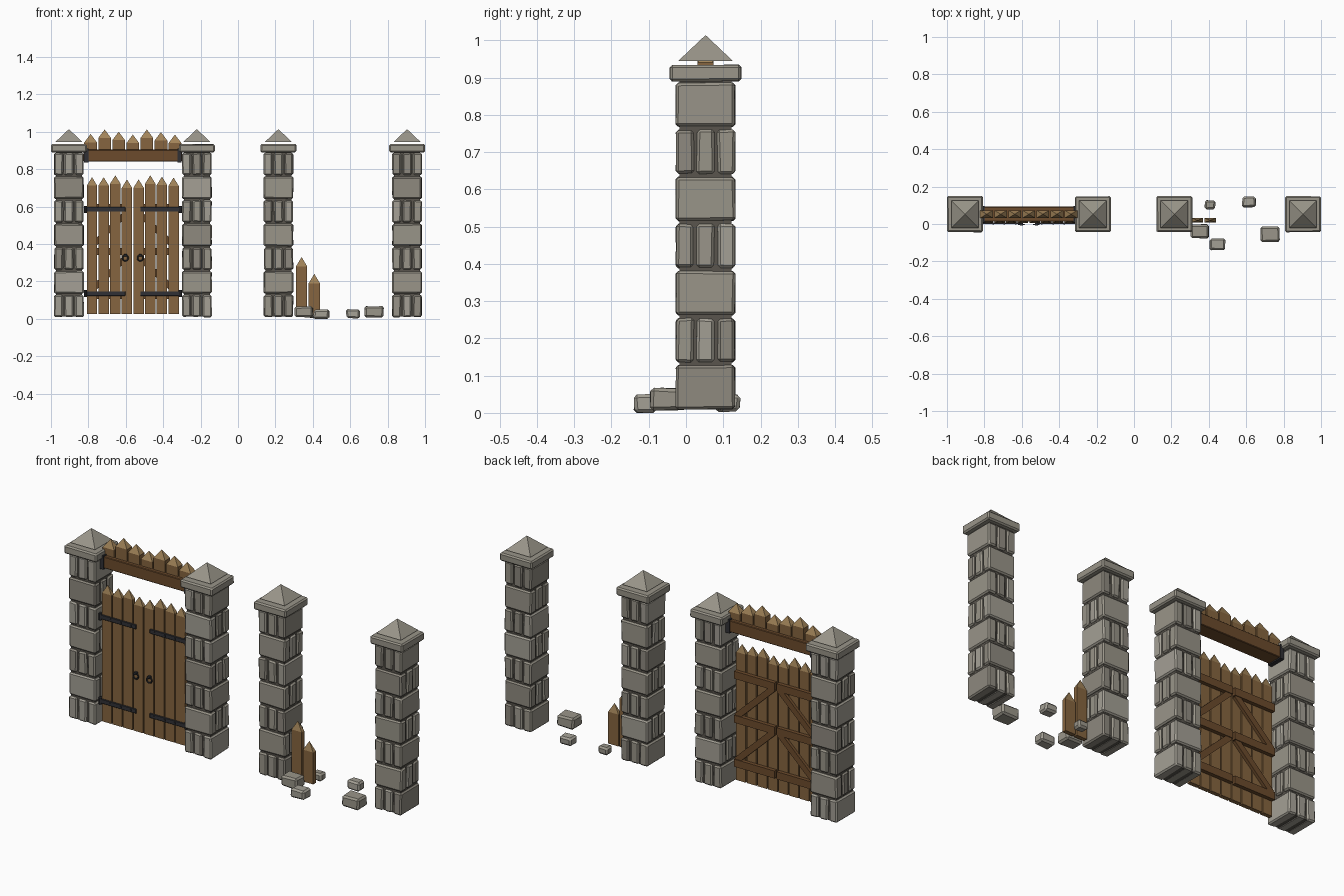
import bpy, bmesh, math, random
from mathutils import Matrix, Vector

if "Cube" in bpy.data.objects:
    bpy.data.objects.remove(bpy.data.objects["Cube"])

random.seed(4)


def mat(name, r, g, b):
    m = bpy.data.materials.new(name)
    m.diffuse_color = (r, g, b, 1)
    m.use_nodes = True
    m.node_tree.nodes["Principled BSDF"].inputs["Base Color"].default_value = m.diffuse_color
    return m


STONE = mat("stone", 0.32, 0.30, 0.25)
STONE_LIGHT = mat("stone_light", 0.37, 0.35, 0.30)
STONE_DARK = mat("stone_dark", 0.27, 0.25, 0.21)
MORTAR = mat("mortar", 0.10, 0.09, 0.075)
WOOD = mat("wood", 0.24, 0.13, 0.05)
WOOD_DARK = mat("wood_dark", 0.15, 0.07, 0.025)
WOOD_CUT = mat("wood_cut", 0.36, 0.23, 0.10)
IRON = mat("iron", 0.03, 0.03, 0.035)
STONES = [STONE, STONE_LIGHT, STONE_DARK, MORTAR]
WOODS = [WOOD, WOOD_CUT]


def finish(name, bm, mats):
    bmesh.ops.recalc_face_normals(bm, faces=bm.faces[:])
    me = bpy.data.meshes.new(name)
    bm.to_mesh(me)
    bm.free()
    for m in mats:
        me.materials.append(m)
    ob = bpy.data.objects.new(name, me)
    bpy.context.collection.objects.link(ob)
    return ob


def block(bm, lo, hi, bevel=0.0, jitter=0.0, mi=0, rot=None):
    """Box between two corners, with optional worn corners and chamfer."""
    t = bmesh.new()
    lo, hi = Vector(lo), Vector(hi)
    c, s = (lo + hi) / 2, hi - lo
    bmesh.ops.create_cube(t, size=1)
    for v in t.verts:
        v.co = Vector([v.co[i] * s[i] + random.uniform(-jitter, jitter) for i in range(3)])
    if bevel:
        bmesh.ops.bevel(t, geom=t.edges[:], offset=bevel, segments=1, affect='EDGES')
    if rot:
        t.transform(rot)
    t.transform(Matrix.Translation(c))
    for f in t.faces:
        f.material_index = mi
    tmp = bpy.data.meshes.new("tmp")
    t.to_mesh(tmp)
    t.free()
    bm.from_mesh(tmp)
    bpy.data.meshes.remove(tmp)


def spike(bm, x, y, half_x, half_y, z0, z1, tip):
    """Pale four-sided point over a plank."""
    base = [bm.verts.new((x + sx * half_x, y + sy * half_y, z1))
            for sx, sy in ((-1, -1), (1, -1), (1, 1), (-1, 1))]
    top = bm.verts.new((x, y, tip))
    bm.faces.new(base[::-1])
    for i in range(4):
        bm.faces.new((base[i], base[(i + 1) % 4], top)).material_index = 1


def picket(bm, x, y, w, d, z0, tip, point=0.045):
    block(bm, (x - w / 2, y - d / 2, z0), (x + w / 2, y + d / 2, tip - point))
    spike(bm, x, y, w / 2, d / 2, z0, tip - point, tip)


# Stone pillars: mortar core, seven alternating courses, slab cap, pyramid
YC = 0.0525
def pillar(name, cx):
    bm = bmesh.new()
    block(bm, (cx - .07, YC - .07, .012), (cx + .07, YC + .07, .9), mi=3)
    for k in range(7):
        z = 0.01 + k * 0.1265
        for i in (-1, 0, 1):
            a, hw = i * 0.0555, 0.0235
            if k % 2 == 0:
                lo, hi = (cx + a - hw, YC - .079, z), (cx + a + hw, YC + .079, z + .117)
            else:
                lo, hi = (cx - .079, YC + a - hw, z), (cx + .079, YC + a + hw, z + .117)
            block(bm, lo, hi, .007, .002, random.choice((0, 0, 1, 2)))
    block(bm, (cx - .096, YC - .096, .89), (cx + .096, YC + .096, .934), .007, .001, 0)
    finish(name, bm, STONES)
    bm = bmesh.new()
    spike(bm, cx, YC, .073, .073, 0, .945, 1.014)
    finish(name + "_peak", bm, [STONE, STONE])


for n, cx in enumerate((-0.904, -0.22, 0.216, 0.904)):
    pillar(f"pillar_{n + 1}", cx)

# Gate leaves: four pointed planks each
GX = -0.5625
TIPS = (.757, .757, .767, .745, .745, .767, .76, .755)
for side, name in ((-1, "left"), (1, "right")):
    bm = bmesh.new()
    for i in range(4):
        k = i if side < 0 else 4 + i
        picket(bm, GX + (k - 3.5) * 0.0623, .017, .056, .022, .026, TIPS[k])
    finish(f"gate_planks_{name}", bm, WOODS)

    # Rails and diagonal braces on the back
    bm = bmesh.new()
    inner, outer = GX + side * .006, GX + side * .246
    x0, x1 = sorted((inner, outer))
    for z in (.125, .36, .595):
        block(bm, (x0, .028, z - .02), (x1, .048, z + .02))
    for zt, zb in ((.58, .375), (.345, .14)):
        dx, dz = (outer - inner) * .9, zb - zt
        length = math.hypot(dx, dz)
        rot = Matrix.Rotation(-math.atan2(dz, dx), 4, 'Y')
        mx, mz = (inner + outer) / 2, (zt + zb) / 2
        block(bm, (mx - length / 2, .028, mz - .016), (mx + length / 2, .044, mz + .016), rot=rot)
    finish(f"gate_braces_{name}", bm, [WOOD_DARK])

    # Iron straps with hinge knuckles
    bm = bmesh.new()
    x0, x1 = sorted((GX + side * .04, GX + side * .255))
    for z in (.135, .585):
        block(bm, (x0, -.001, z - .012), (x1, .007, z + .012), .002)
        bmesh.ops.create_cone(bm, cap_ends=True, segments=8, radius1=.009, radius2=.009, depth=.036,
                              matrix=Matrix.Translation((GX + side * .253, .004, z)))
        for q in (.07, .13, .19):
            block(bm, (GX + side * q - .004, -.004, z - .004), (GX + side * q + .004, 0, z + .004))
    finish(f"hinge_straps_{name}", bm, [IRON])

    # Ring handle on a small plate
    hx = GX + side * .04
    bpy.ops.mesh.primitive_torus_add(major_radius=.015, minor_radius=.004, major_segments=14,
                                     minor_segments=6, location=(hx, -.003, .325),
                                     rotation=(math.pi / 2, 0, 0))
    ring = bpy.context.object
    ring.name = f"ring_handle_{name}"
    ring.data.materials.append(IRON)
    bm = bmesh.new()
    block(bm, (hx - .008, -.009, .333), (hx + .008, .007, .347), .002)
    finish(f"handle_plate_{name}", bm, [IRON])

# Overhead beam with pickets and iron end bands
bm = bmesh.new()
block(bm, (-.825, .0125, .842), (-.3, .0925, .904), .003)
finish("lintel_beam", bm, [WOOD_DARK])
bm = bmesh.new()
for k, tip in enumerate((.988, 1.012, 1.0, .985, 1.012, .998, .985)):
    picket(bm, GX + (k - 3) * .0752, YC, .068, .042, .9, tip)
finish("lintel_pickets", bm, WOODS)
bm = bmesh.new()
for s in (-1, 1):
    x = GX + s * .249
    block(bm, (x - .011, .008, .836), (x + .011, .097, .91))
finish("lintel_bands", bm, [IRON])

# Broken planks leaning by the open gateway
bm = bmesh.new()
for x, z0, tip in ((.34, .02, .33), (.408, .02, .24)):
    picket(bm, x, .02, .06, .022, z0, tip, .05)
finish("broken_planks", bm, WOODS)

# Fallen stones
for n, (lo, hi) in enumerate((((.303, -.076, .01), (.398, -.002, .066)),
                              ((.405, -.14, .002), (.488, -.076, .05)),
                              ((.377, .08, .004), (.435, .127, .045)),
                              ((.578, .09, .004), (.65, .145, .05)),
                              ((.676, -.098, .008), (.778, -.014, .066)))):
    bm = bmesh.new()
    block(bm, lo, hi, .009, .003, n % 2)
    finish(f"fallen_stone_{n + 1}", bm, STONES)
